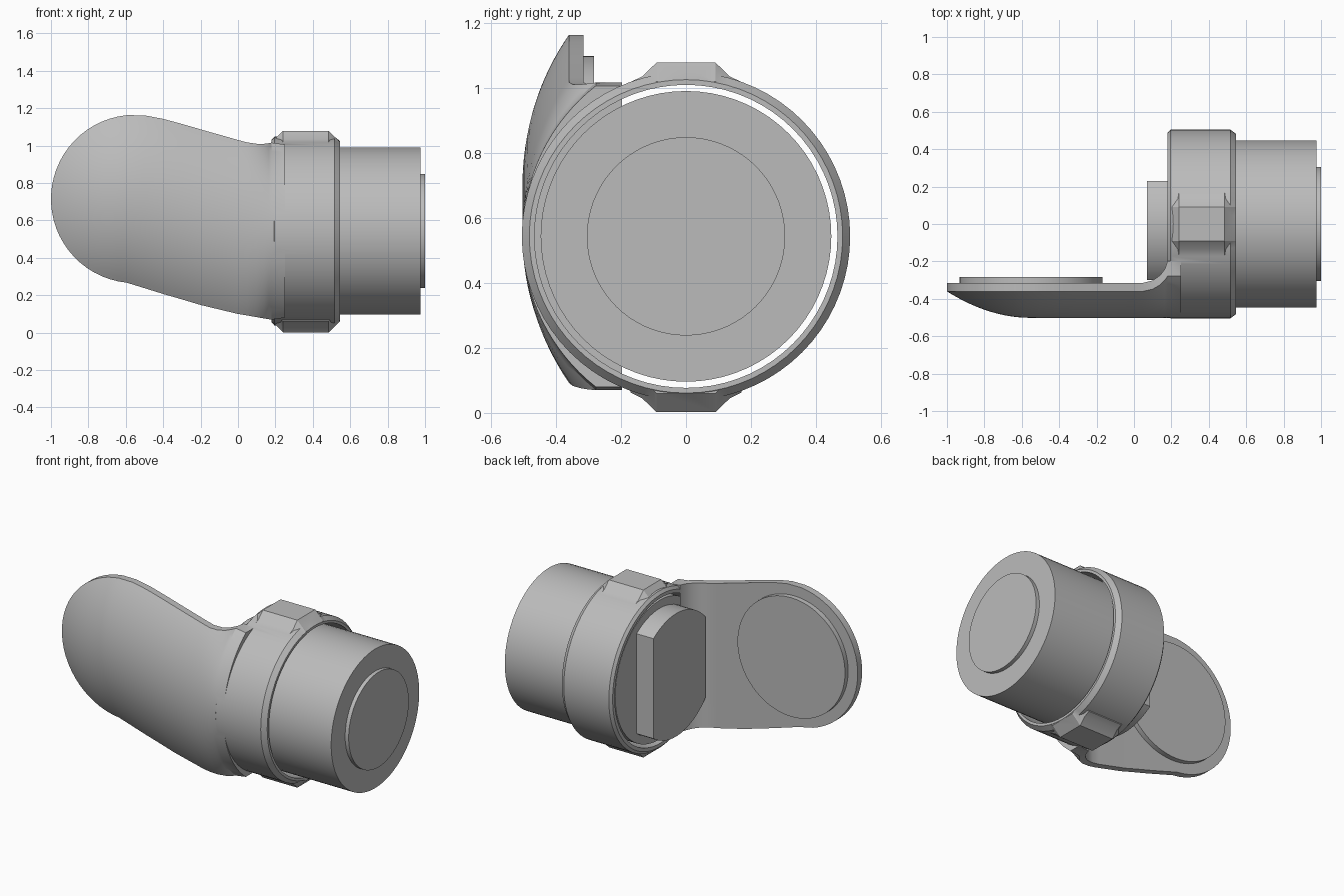
import bpy
import bmesh
from math import sin, cos, pi, sqrt, asin, radians, atan2

AXIS_Z = 0.543
SEGMENTS = 72

cube = bpy.data.objects.get("Cube")
if cube:
    bpy.data.objects.remove(cube, do_unlink=True)

grey = bpy.data.materials.new("plain_grey")
grey.use_nodes = True
grey.diffuse_color = (0.5, 0.5, 0.5, 1)
grey.node_tree.nodes["Principled BSDF"].inputs["Base Color"].default_value = (0.5, 0.5, 0.5, 1)


def loft(name, sections):
    """Skin closed sections of equal length and cap both ends."""
    bm = bmesh.new()
    rows = [[bm.verts.new(p) for p in s] for s in sections]
    n = len(rows[0])
    for a, b in zip(rows, rows[1:]):
        for i in range(n):
            j = (i + 1) % n
            bm.faces.new((a[i], a[j], b[j], b[i]))
    bm.faces.new(rows[0])
    bm.faces.new(rows[-1])
    bmesh.ops.recalc_face_normals(bm, faces=bm.faces)
    mesh = bpy.data.meshes.new(name)
    bm.to_mesh(mesh)
    bm.free()
    mesh.materials.append(grey)
    obj = bpy.data.objects.new(name, mesh)
    bpy.context.collection.objects.link(obj)
    return obj


def turned(name, profile):
    """Lathe (x, radius) pairs around the barrel axis."""
    angles = [2 * pi * i / SEGMENTS for i in range(SEGMENTS)]
    return loft(name, [[(x, r * cos(a), AXIS_Z + r * sin(a)) for a in angles]
                       for x, r in profile])


def combine(target, tool, operation):
    mod = target.modifiers.new(operation.lower(), "BOOLEAN")
    mod.object = tool
    mod.operation = operation
    mod.solver = "EXACT"
    bpy.context.view_layer.objects.active = target
    bpy.ops.object.modifier_apply(modifier=mod.name)
    bpy.data.objects.remove(tool, do_unlink=True)


def smooth(obj, angle=28):
    bpy.ops.object.select_all(action="DESELECT")
    obj.select_set(True)
    bpy.context.view_layer.objects.active = obj
    bpy.ops.object.shade_smooth_by_angle(angle=radians(angle))


# Paddle: domed front, flat back, back edge sweeping up into the collar
TIP_X, TIP_Z, TIP_R = -0.55, 0.715, 0.45


def fillet(x, start, radius):
    d = min(max(x - 0.04, 0), 0.14)
    return start + radius - sqrt(radius ** 2 - d ** 2)


def paddle_section(x, low, high, back, edge, front):
    h, mid, sag = (high - low) / 2, (high + low) / 2, edge - front
    r = (h * h + sag * sag) / (2 * sag)
    half = atan2(h, r - sag)
    pts = [(x, back, mid + h)]
    for i in range(33):
        a = half * (1 - i / 16)
        pts.append((x, front + r * (1 - cos(a)), mid + r * sin(a)))
    return pts + [(x, back, mid - h)]


sections = []
for i in range(15):
    a = 0.05 + (pi / 2 - 0.15) * i / 14
    h = TIP_R * sin(a)
    sections.append(paddle_section(TIP_X - TIP_R * cos(a), TIP_Z - h, TIP_Z + h,
                                   -0.315, -0.36, -0.36 - 0.142 * sin(a) ** 2))

outline = [(-0.5, 0.238, 1.162), (-0.4, 0.207, 1.143), (-0.3, 0.178, 1.116), (-0.2, 0.148, 1.087),
           (0, 0.1, 1.03), (0.05, 0.092, 1.017), (0.1, 0.083, 1.01), (0.14, 0.076, 1.01),
           (0.165, 0.072, 1.013), (0.18, 0.07, 1.016), (0.25, 0.08, 1.006)]
for x, low, high in outline:
    sections.append(paddle_section(x, low, high, fillet(x, -0.315, 0.142),
                                   fillet(x, -0.36, 0.16), -0.503))
body = loft("paddle_and_collar", sections)

# Collar with chamfered rims, joined to the paddle
combine(body, turned("collar", [(0.18, 0.488), (0.195, 0.505), (0.515, 0.505), (0.545, 0.482)]), "UNION")

# Lugs above and below the collar
for side in (1, -1):
    lug = []
    for x, top in ((0.185, 0.483), (0.24, 0.538), (0.485, 0.538), (0.543, 0.48)):
        shape = [(-0.17, 0.4), (-0.17, top - 0.06), (-0.135, top - 0.043), (-0.09, top),
                 (0.09, top), (0.135, top - 0.043), (0.17, top - 0.06), (0.17, 0.4)]
        lug.append([(x, y, 0.54 + side * z) for y, z in shape])
    combine(body, loft("lug", lug), "UNION")

# Bore through the collar
combine(body, turned("bore", [(0.18, 0.466), (0.7, 0.466)]), "DIFFERENCE")
smooth(body)

# Barrel and its raised end cap
smooth(turned("barrel", [(0.19, 0.447), (0.975, 0.447)]))
smooth(turned("end_cap", [(0.97, 0.305), (1.0, 0.305)]))

# Rounded key block on the inner end of the barrel, flat on both sides
KEY_R = 0.395
right, left = asin(0.23 / KEY_R), -asin(0.3 / KEY_R)
arc = [right + (left - right) * i / 16 for i in range(17)]
key = [(KEY_R * sin(a), KEY_R * cos(a)) for a in arc]
key += [(y, -z) for y, z in reversed(key)]
smooth(loft("key_block", [[(x, y, AXIS_Z + z) for y, z in key] for x in (0.07, 0.2)]))

# Round pad on the back of the paddle
ring = [2 * pi * i / SEGMENTS for i in range(SEGMENTS)]
smooth(loft("round_pad", [[(TIP_X + 0.382 * cos(a), y, TIP_Z + 0.382 * sin(a)) for a in ring]
                          for y in (-0.33, -0.283)]))
